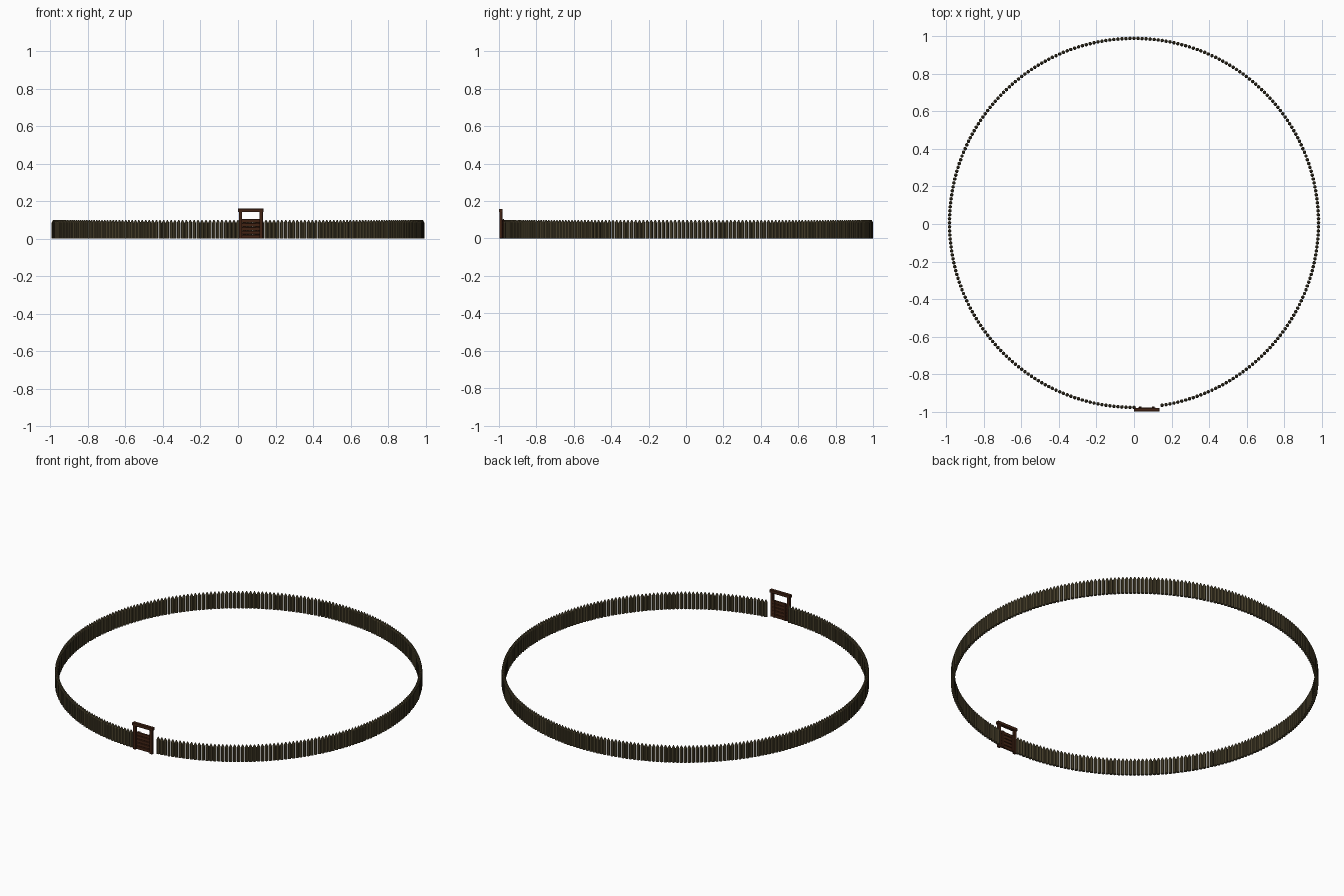
import bpy, bmesh, math
from mathutils import Matrix, Vector

if "Cube" in bpy.data.objects:
    bpy.data.objects.remove(bpy.data.objects["Cube"])

def material(name, rgb):
    m = bpy.data.materials.new(name)
    m.diffuse_color = (*rgb, 1)
    m.use_nodes = True
    m.node_tree.nodes["Principled BSDF"].inputs["Base Color"].default_value = m.diffuse_color
    return m

log_mat = material("weathered_log", (0.095, 0.075, 0.036))
gate_mat = material("dark_gate_wood", (0.055, 0.017, 0.007))

def finish(bm, name, mat):
    me = bpy.data.meshes.new(name)
    bm.to_mesh(me)
    bm.free()
    me.materials.append(mat)
    ob = bpy.data.objects.new(name, me)
    bpy.context.collection.objects.link(ob)
    return ob

def box(name, x0, x1, y0, y1, z0, z1, bevel=0.0015):
    bm = bmesh.new()
    bmesh.ops.create_cube(bm, size=1)
    bmesh.ops.scale(bm, vec=(x1 - x0, y1 - y0, z1 - z0), verts=bm.verts)
    bmesh.ops.translate(bm, vec=((x0 + x1) / 2, (y0 + y1) / 2, (z0 + z1) / 2), verts=bm.verts)
    bmesh.ops.bevel(bm, geom=bm.edges[:], offset=bevel, segments=1, affect='EDGES')
    return finish(bm, name, gate_mat)

# Ring of sharpened logs, leaving an opening for the gate
R, CY, LOG_R, COUNT, SIDES = 0.984, 0.006, 0.0098, 288, 8
SHOULDER, TIP = 0.084, 0.1
bm = bmesh.new()
for i in range(COUNT):
    a = -math.pi / 2 + 2 * math.pi * i / COUNT
    c = Vector((R * math.cos(a), CY + R * math.sin(a), 0))
    if c.y < 0 and 0.005 < c.x < 0.145:
        continue
    spin = Matrix.Rotation(a, 4, 'Z')
    for r1, r2, z0, z1 in ((LOG_R, LOG_R, 0, SHOULDER), (LOG_R, LOG_R * 0.25, SHOULDER, TIP)):
        bmesh.ops.create_cone(bm, cap_ends=(z0 == 0 or r2 < r1), segments=SIDES, radius1=r1, radius2=r2,
                              depth=z1 - z0,
                              matrix=Matrix.Translation(c + Vector((0, 0, (z0 + z1) / 2))) @ spin)
finish(bm, "log_palisade", log_mat)

# Gate frame: two posts and a cross beam
box("gate_post_left", 0.004, 0.022, -0.998, -0.982, 0, 0.145)
box("gate_post_right", 0.114, 0.132, -0.998, -0.982, 0, 0.145)
box("gate_beam", 0.0, 0.136, -1.0, -0.980, 0.141, 0.159)

# Gate leaf: stacked horizontal planks with two battens behind
PLANKS, TOP = 5, 0.104
step = TOP / PLANKS
for i in range(PLANKS):
    box(f"gate_plank_{i + 1}", 0.02, 0.116, -0.988, -0.979, i * step + 0.001, (i + 1) * step - 0.001)
for side, x in (("left", 0.026), ("right", 0.096)):
    box(f"gate_batten_{side}", x, x + 0.014, -0.98, -0.974, 0.002, TOP)
